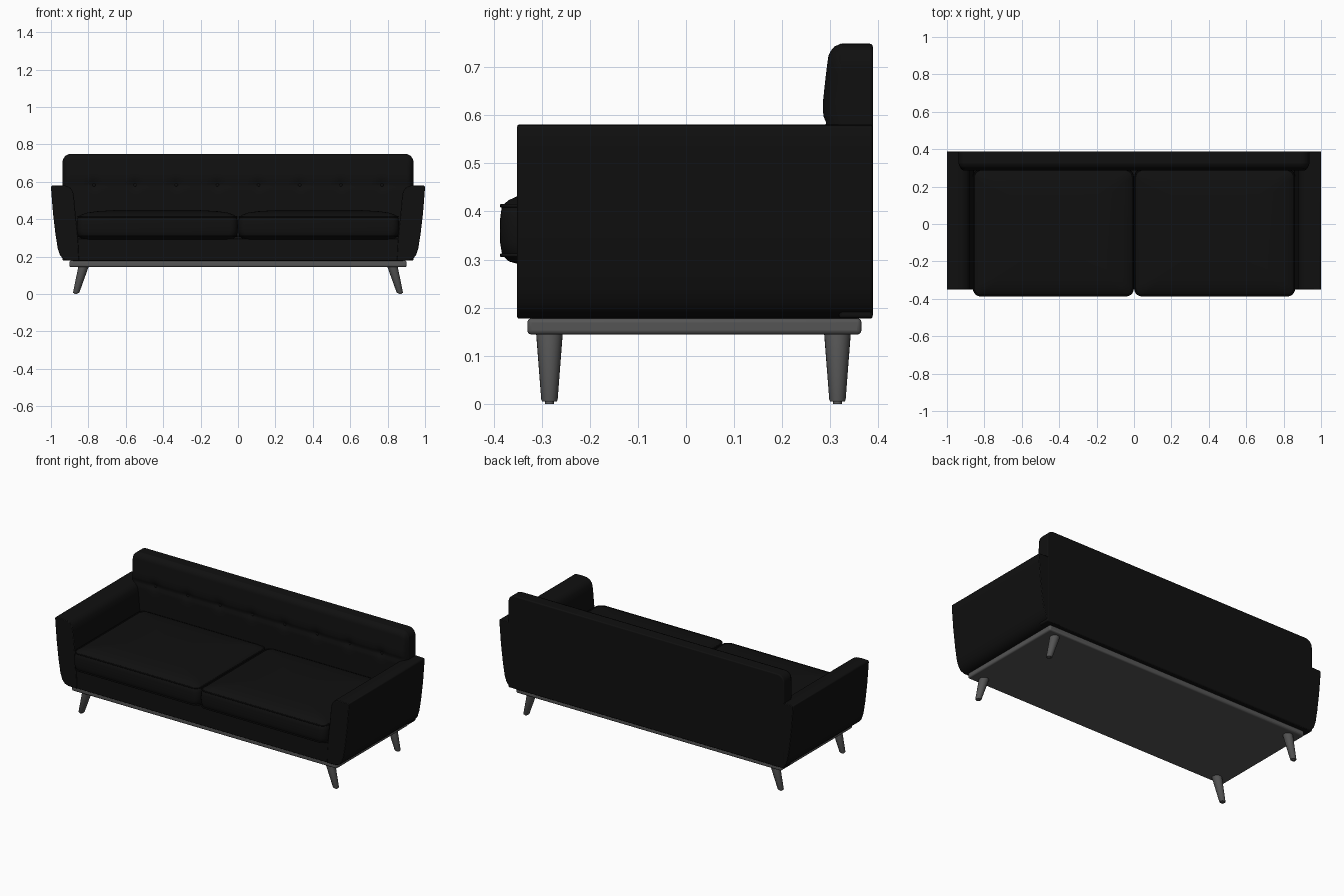
import bpy, bmesh
from math import sin, cos, pi, exp, radians, sqrt

if "Cube" in bpy.data.objects:
    bpy.data.objects.remove(bpy.data.objects["Cube"])


def material(name, v):
    m = bpy.data.materials.new(name)
    m.diffuse_color = (v, v, v, 1)
    m.use_nodes = True
    m.node_tree.nodes["Principled BSDF"].inputs["Base Color"].default_value = m.diffuse_color
    return m


FABRIC = material("black_fabric", 0.005)
WOOD = material("dark_wood", 0.09)


def finish(name, bm, mat, bevel=0, segs=3, angle=35):
    bmesh.ops.recalc_face_normals(bm, faces=bm.faces)
    me = bpy.data.meshes.new(name)
    bm.to_mesh(me)
    bm.free()
    ob = bpy.data.objects.new(name, me)
    bpy.context.collection.objects.link(ob)
    me.materials.append(mat)
    if bevel:
        b = ob.modifiers.new("bevel", 'BEVEL')
        b.width, b.segments, b.limit_method = bevel, segs, 'ANGLE'
        b.angle_limit = radians(40)
    bpy.ops.object.select_all(action='DESELECT')
    ob.select_set(True)
    bpy.context.view_layer.objects.active = ob
    bpy.ops.object.shade_smooth_by_angle(angle=radians(angle))
    return ob


def loft(rings):
    """Closed skin through rings of equal point count, capped at both ends."""
    bm = bmesh.new()
    vs = [[bm.verts.new(p) for p in r] for r in rings]
    n = len(vs[0])
    for a, b in zip(vs, vs[1:]):
        for i in range(n):
            bm.faces.new((a[i], a[(i + 1) % n], b[(i + 1) % n], b[i]))
    bm.faces.new(vs[0])
    bm.faces.new(vs[-1])
    return bm


def box(name, x0, x1, y0, y1, z0, z1, mat, bevel, segs=3):
    rect = [(x0, y0), (x1, y0), (x1, y1), (x0, y1)]
    return finish(name, loft([[(x, y, z) for x, y in rect] for z in (z0, z1)]), mat, bevel, segs)


def circle(cx, cy, z, r, n=24):
    return [(cx + r * cos(2 * pi * i / n), cy + r * sin(2 * pi * i / n), z) for i in range(n)]


def rounded(hx, hy, r, n=6):
    pts = []
    for k, (sx, sy) in enumerate([(1, 1), (-1, 1), (-1, -1), (1, -1)]):
        for i in range(n + 1):
            a = pi / 2 * (k + i / n)
            pts.append((sx * (hx - r) + r * cos(a), sy * (hy - r) + r * sin(a)))
    return pts


# wooden plinth and upholstered seat base
box("plinth", -0.902, 0.902, -0.33, 0.365, 0.144, 0.178, WOOD, 0.009)
box("seat_base", -0.87, 0.87, -0.348, 0.385, 0.177, 0.296, FABRIC, 0.004)

ARM = [(0.85, 0.177), (0.91, 0.178), (0.935, 0.187), (0.952, 0.208), (0.964, 0.245),
       (0.976, 0.32), (0.989, 0.43), (0.997, 0.53), (1.0, 0.572), (0.997, 0.579),
       (0.95, 0.581), (0.918, 0.578), (0.896, 0.568), (0.883, 0.55), (0.877, 0.52),
       (0.868, 0.42), (0.858, 0.33), (0.853, 0.25)]

for s, side in ((-1, "left"), (1, "right")):
    # arm: one profile run from front to back
    finish(side + "_arm", loft([[(s * x, y, z) for x, z in ARM] for y in (-0.351, 0.388)]),
           FABRIC, 0.004, 2)

    # splayed tapered legs with a small glide under each
    for y, end in ((-0.284, "front"), (0.315, "back")):
        finish(f"{side}_{end}_leg", loft([
            circle(s * 0.867, y, 0, 0.009), circle(s * 0.866, y, 0.005, 0.009),
            circle(s * 0.866, y, 0.005, 0.015), circle(s * 0.865, y, 0.008, 0.017),
            circle(s * 0.825, y, 0.15, 0.028)]), WOOD)

    # crowned seat cushion
    cx, cy, hx, hy = s * 0.431, -0.047, 0.426, 0.337
    outline = rounded(hx, hy, 0.04)
    prof = [(0.1, 0.288), (0.88, 0.29), (0.95, 0.296), (0.985, 0.306), (0.995, 0.31),
            (1.008, 0.335), (1.01, 0.36), (1.008, 0.385), (0.997, 0.411), (0.985, 0.415),
            (0.95, 0.424), (0.88, 0.434), (0.75, 0.442), (0.5, 0.448), (0.25, 0.45), (0.05, 0.45)]

    def inset(k):
        # equal inset on all sides near the rim
        d = (1 - k) * 0.4
        fx, fy = (hx - d) / hx, (hy - d * 0.8) / hy
        return [(cx + x * fx, cy + y * fy) for x, y in outline]
    finish(side + "_seat_cushion", loft([[(x, y, z) for x, y in inset(k)] for k, z in prof]),
           FABRIC, angle=60)

    # piping along the upper and lower cushion seams
    for z, lvl in ((0.412, "upper"), (0.309, "lower")):
        cu = bpy.data.curves.new(f"{side}_{lvl}_piping", 'CURVE')
        cu.dimensions, cu.bevel_depth, cu.bevel_resolution = '3D', 0.004, 2
        sp = cu.splines.new('POLY')
        pts = inset(0.998)
        sp.points.add(len(pts) - 1)
        for p, (x, y) in zip(sp.points, pts):
            p.co = (x, y, z, 1)
        sp.use_cyclic_u = True
        cu.materials.append(FABRIC)
        bpy.context.collection.objects.link(bpy.data.objects.new(cu.name, cu))

# backrest: rear slab with rounded upper corners
W, TOP, R = 0.938, 0.749, 0.045
shape = [(-W, 0.178), (W, 0.178)]
shape += [(W - R + R * cos(pi / 2 * i / 8), TOP - R + R * sin(pi / 2 * i / 8)) for i in range(9)]
shape += [(-x, z) for x, z in reversed(shape[2:])]
finish("back_slab", loft([[(x, y, z) for x, z in shape] for y in (0.318, 0.3885)]), FABRIC, 0.006, 3)

# tufted front pad: pillowed sheet with a horizontal seam and a row of buttons
SEAM = 0.582
BUTTONS = [-0.77 + 0.22 * i for i in range(8)]


def pad_y(x, z, d):
    e = min(1, max(0, d) / 0.025)
    y = 0.322 - 0.020 * sqrt(1 - (1 - e) ** 2)
    y -= 0.017 * min(1, (0.749 - z) / 0.12) ** 0.7 * e
    y += 0.007 * exp(-((z - SEAM) / 0.012) ** 2) * e
    for b in BUTTONS:
        y += 0.009 * exp(-((x - b) / 0.03) ** 2 - ((z - SEAM) / 0.03) ** 2)
    return y


bm = bmesh.new()
NX, NZ = 150, 44
grid = []
for i in range(NX + 1):
    x = -W * cos(pi * i / NX) * 0.25 + W * 0.75 * (2 * i / NX - 1)
    c = max(0, abs(x) - (W - R))
    top = TOP - R + sqrt(max(0, R * R - c * c))
    col = []
    for j in range(NZ + 1):
        t = sin(pi / 2 * j / NZ)
        z = 0.25 + (top - 0.25) * (0.5 * t + 0.5 * j / NZ)
        h = max(0, z - (TOP - R))
        d = R - sqrt(c * c + h * h) if c > 0 and h > 0 else min(W - abs(x), TOP - z)
        col.append(bm.verts.new((x, pad_y(x, z, d), z)))
    grid.append(col)
for i in range(NX):
    for j in range(NZ):
        bm.faces.new((grid[i][j], grid[i + 1][j], grid[i + 1][j + 1], grid[i][j + 1]))
finish("back_pad", bm, FABRIC, angle=70)

bm = bmesh.new()
for b in BUTTONS:
    v = bmesh.ops.create_uvsphere(bm, u_segments=12, v_segments=8, radius=0.01)["verts"]
    bmesh.ops.scale(bm, vec=(1, 0.5, 1), verts=v)
    bmesh.ops.translate(bm, vec=(b, pad_y(b, SEAM, 1), SEAM), verts=v)
finish("back_buttons", bm, FABRIC)
